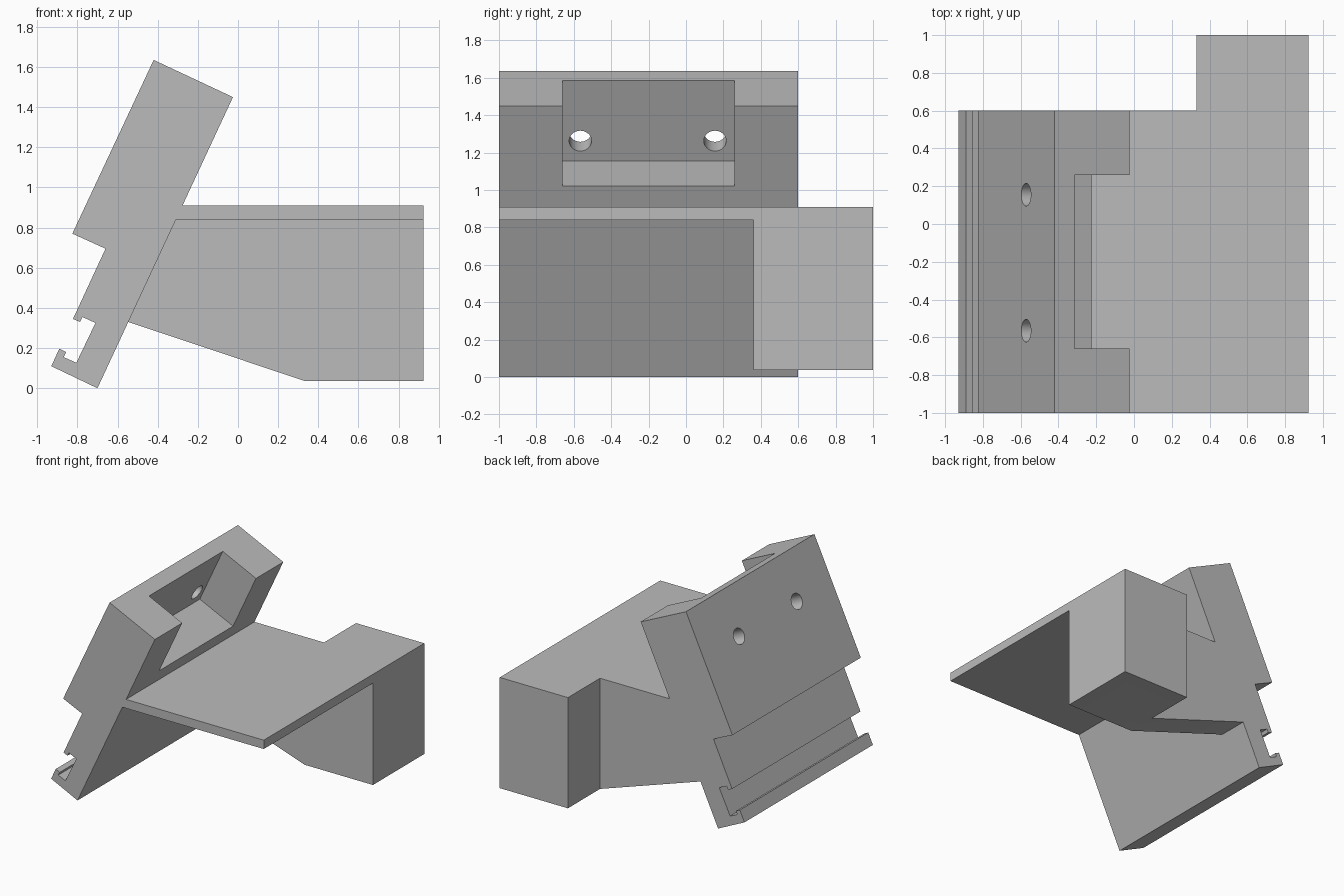
import bpy, bmesh, math
from mathutils import Vector, Matrix

cube = bpy.data.objects.get("Cube")
if cube:
    bpy.data.objects.remove(cube, do_unlink=True)

grey = bpy.data.materials.new("plain_grey")
grey.use_nodes = True
COLOR = (0.5, 0.5, 0.5, 1)
grey.diffuse_color = COLOR
grey.node_tree.nodes["Principled BSDF"].inputs["Base Color"].default_value = COLOR


def to_object(name, bm):
    bmesh.ops.recalc_face_normals(bm, faces=bm.faces)
    mesh = bpy.data.meshes.new(name)
    bm.to_mesh(mesh)
    bm.free()
    mesh.materials.append(grey)
    ob = bpy.data.objects.new(name, mesh)
    bpy.context.collection.objects.link(ob)
    return ob


def prism(name, profile, y0, y1):
    """Extrude an x-z profile from y0 to y1."""
    bm = bmesh.new()
    face = bm.faces.new([bm.verts.new((x, y0, z)) for x, z in profile])
    ext = bmesh.ops.extrude_face_region(bm, geom=[face])
    verts = [v for v in ext["geom"] if isinstance(v, bmesh.types.BMVert)]
    bmesh.ops.translate(bm, verts=verts, vec=(0, y1 - y0, 0))
    return to_object(name, bm)


def combine(target, other, operation):
    """Apply a boolean and discard the helper."""
    mod = target.modifiers.new(operation, 'BOOLEAN')
    mod.object, mod.operation, mod.solver = other, operation, 'EXACT'
    bpy.context.view_layer.objects.active = target
    bpy.ops.object.modifier_apply(modifier=mod.name)
    bpy.data.objects.remove(other, do_unlink=True)


# Directions along the leaning plate and out of its front face
foot = Vector((-0.70, 0.0))
up = Vector((0.675, 1.45)).normalized()
out = Vector((up.y, -up.x))

# Leaning plate with the rail groove and hooked lip along its back
bracket = prism("bracket", [
    (-0.42, 1.635), (-0.025, 1.45), foot, (-0.93, 0.11),
    (-0.89, 0.197), (-0.855, 0.18), (-0.868, 0.155), (-0.805, 0.127),
    (-0.71, 0.325), (-0.775, 0.355), (-0.787, 0.33), (-0.822, 0.345),
    (-0.66, 0.695), (-0.825, 0.77)], -1, 0.6)

# Thin shelf, supporting web and rear block
RIGHT, TOP, UNDER, BASE = 0.925, 0.91, 0.84, 0.037
shelf = prism("shelf", [(-0.4, UNDER), (RIGHT, UNDER), (RIGHT, TOP), (-0.4, TOP)], -1, 0.6)
web = prism("web", [(-0.6, 0.348), (0.33, BASE), (RIGHT, BASE), (RIGHT, TOP), (-0.4, TOP)],
            0.36, 0.6)
block = prism("rear_block", [(0.33, BASE), (RIGHT, BASE), (RIGHT, TOP), (0.33, TOP)], 0.36, 1)
for part in (shelf, web, block):
    combine(bracket, part, 'UNION')

# Pocket open to the front face and top of the plate
floor_front = Vector((-0.225, 1.02))
floor_back = floor_front - out * 0.32
pocket = prism("pocket_cutter", [floor_back, floor_front + out * 0.2,
                                 floor_front + out * 0.2 + up, floor_back + up], -0.66, 0.26)
combine(bracket, pocket, 'DIFFERENCE')

# Two screw holes through the pocket wall
axis = Vector((out.x, 0, out.y))
for y in (-0.565, 0.155):
    bm = bmesh.new()
    turn = Vector((0, 0, 1)).rotation_difference(axis).to_matrix().to_4x4()
    bmesh.ops.create_cone(bm, cap_ends=True, segments=48, radius1=0.06, radius2=0.06, depth=0.5,
                          matrix=Matrix.Translation((-0.518, y, 1.287)) @ turn)
    combine(bracket, to_object("hole_cutter", bm), 'DIFFERENCE')

# Merge flush faces and keep the edges crisp
bm = bmesh.new()
bm.from_mesh(bracket.data)
bmesh.ops.remove_doubles(bm, verts=bm.verts, dist=0.0005)
bmesh.ops.dissolve_limit(bm, angle_limit=0.01, verts=bm.verts, edges=bm.edges)
bm.to_mesh(bracket.data)
bm.free()
bpy.ops.object.select_all(action='DESELECT')
bracket.select_set(True)
bpy.context.view_layer.objects.active = bracket
bpy.ops.object.shade_smooth_by_angle(angle=math.radians(30))
